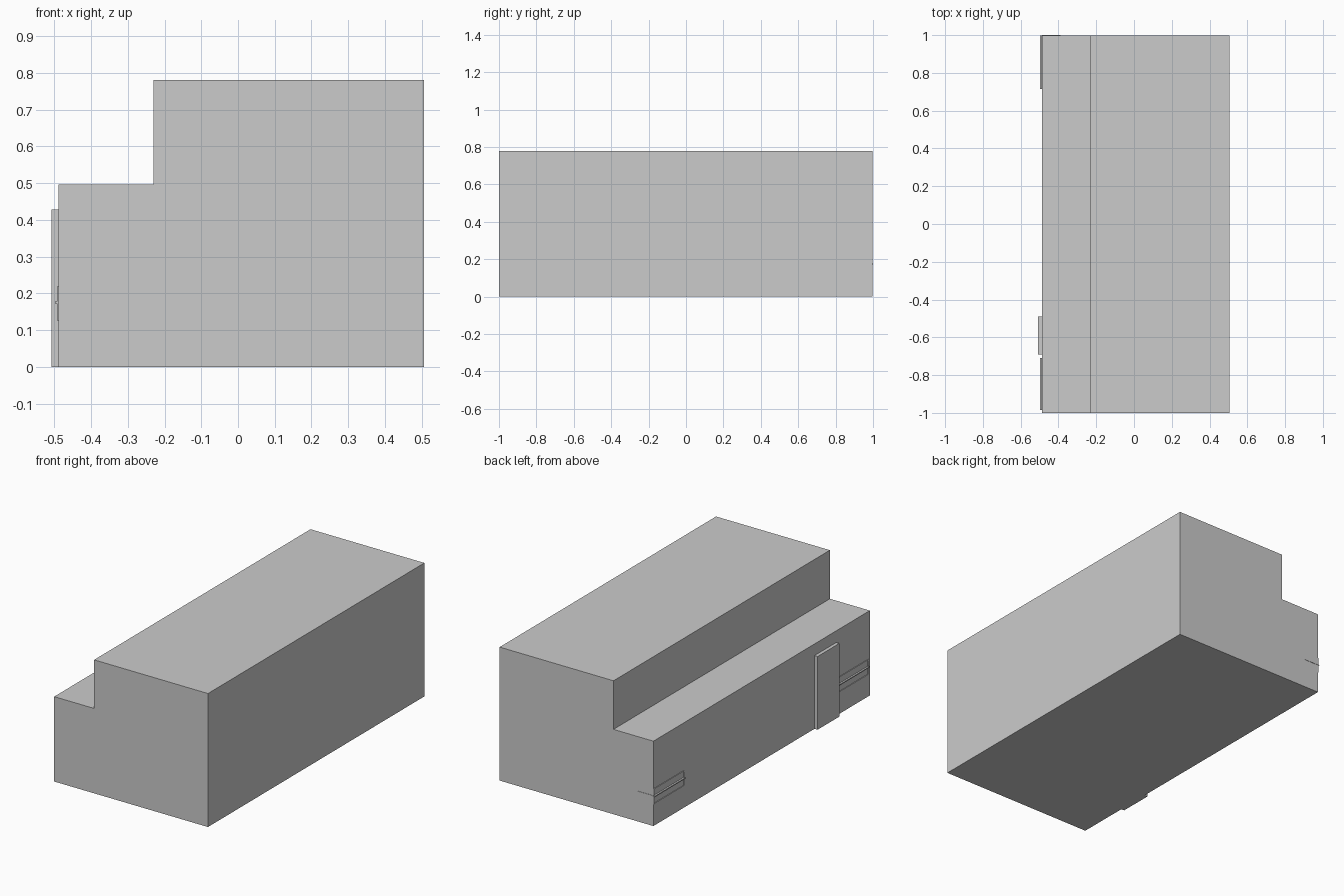
import bpy, bmesh

if "Cube" in bpy.data.objects:
    bpy.data.objects.remove(bpy.data.objects["Cube"])


def box(name, x0, x1, y0, y1, z0, z1):
    bm = bmesh.new()
    bmesh.ops.create_cube(bm, size=1)
    for v in bm.verts:
        v.co.x = x1 if v.co.x > 0 else x0
        v.co.y = y1 if v.co.y > 0 else y0
        v.co.z = z1 if v.co.z > 0 else z0
    return finish(name, bm)


def finish(name, bm):
    mesh = bpy.data.meshes.new(name)
    bm.to_mesh(mesh)
    bm.free()
    obj = bpy.data.objects.new(name, mesh)
    bpy.context.collection.objects.link(obj)
    return obj


WALL = -0.488  # x of the low left wall
BACK = 0.998   # y of the back wall

# Stepped building body: profile in xz swept along y
profile = [(WALL, 0), (0.506, 0), (0.506, 0.78), (-0.23, 0.78), (-0.23, 0.496), (WALL, 0.496)]
bm = bmesh.new()
face = bm.faces.new([bm.verts.new((x, -1, z)) for x, z in profile])
sweep = bmesh.ops.extrude_face_region(bm, geom=[face])
for v in sweep["geom"]:
    if isinstance(v, bmesh.types.BMVert):
        v.co.y = BACK
bmesh.ops.recalc_face_normals(bm, faces=bm.faces)
finish("building_body", bm)

# Door standing proud of the low wall
box("door", -0.508, WALL, -0.69, -0.49, 0, 0.428)


# Window frames on the low wall, each with a projecting middle rail
def window(name, y0, y1):
    t = 0.006
    out = WALL - 0.004
    box(name + "_top_bar", out, WALL, y0, y1, 0.218 - t, 0.218)
    box(name + "_bottom_bar", out, WALL, y0, y1, 0.132 - t, 0.132)
    for side, y in (("front", y0), ("back", y1 - t)):
        box(f"{name}_{side}_post", out, WALL, y, y + t, 0.132, 0.218 - t)
    box(name + "_middle_rail", -0.498, WALL, y0, y1, 0.172, 0.178)


window("front_window", -0.985, -0.71)
window("back_window", 0.715, BACK)

# Middle rail wrapping around the back corner
box("corner_rail", WALL, -0.39, BACK, 1.0, 0.172, 0.178)
